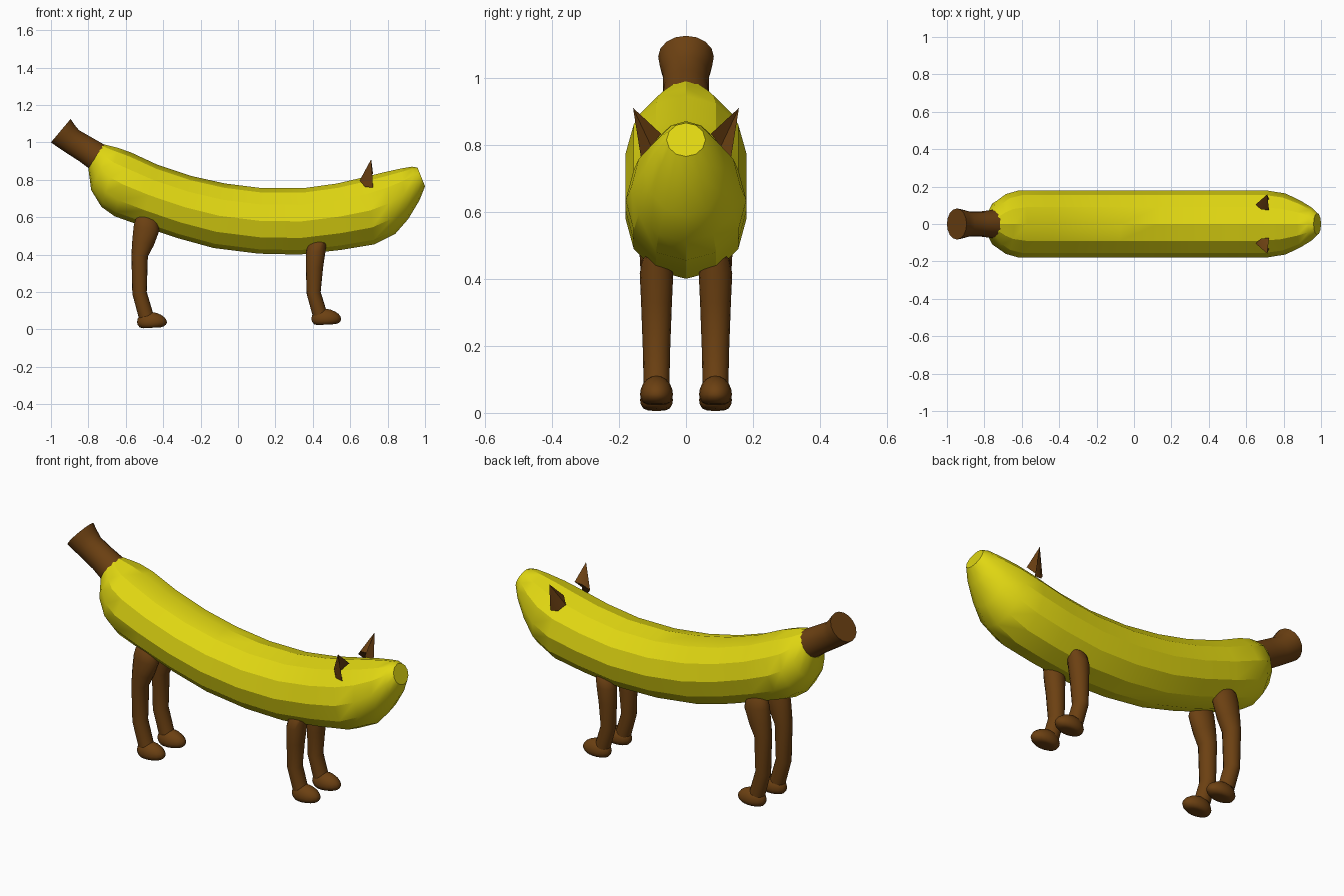
import bpy, bmesh, math
from mathutils import Vector

cube = bpy.data.objects.get("Cube")
if cube:
    bpy.data.objects.remove(cube, do_unlink=True)


def material(name, color):
    mat = bpy.data.materials.new(name)
    mat.use_nodes = True
    mat.diffuse_color = color
    bsdf = mat.node_tree.nodes["Principled BSDF"]
    bsdf.inputs["Base Color"].default_value = color
    bsdf.inputs["Roughness"].default_value = 0.6
    return mat


yellow = material("banana_yellow", (0.75, 0.68, 0.006, 1))
brown = material("stem_brown", (0.15, 0.052, 0.006, 1))


def finish(name, bm, mat, angle):
    bmesh.ops.recalc_face_normals(bm, faces=bm.faces)
    mesh = bpy.data.meshes.new(name)
    bm.to_mesh(mesh)
    bm.free()
    mesh.materials.append(mat)
    obj = bpy.data.objects.new(name, mesh)
    bpy.context.collection.objects.link(obj)
    bpy.ops.object.select_all(action='DESELECT')
    obj.select_set(True)
    bpy.context.view_layer.objects.active = obj
    bpy.ops.object.shade_smooth_by_angle(angle=math.radians(angle))
    return obj


def loft(name, rings, mat, sides=12, y=0, angle=40):
    """Skin elliptical rings, each given by two opposite x, z points and a half width."""
    bm = bmesh.new()
    loops = []
    for xa, za, xb, zb, width in rings:
        a, b = Vector((xa, y, za)), Vector((xb, y, zb))
        mid, half = (a + b) / 2, (a - b) / 2
        loop = []
        for i in range(sides):
            t = math.tau * i / sides
            loop.append(bm.verts.new(mid + half * math.cos(t)
                                     + Vector((0, width * math.sin(t), 0))))
        loops.append(loop)
    for p, q in zip(loops, loops[1:]):
        for i in range(sides):
            j = (i + 1) % sides
            bm.faces.new((p[i], p[j], q[j], q[i]))
    bm.faces.new(loops[0])
    bm.faces.new(loops[-1])
    return finish(name, bm, mat, angle)


# Curved body, from the stem end to the nose
loft("body", [
    (-.72, .99, -.80, .86, .075),
    (-.68, .98, -.785, .745, .125),
    (-.64, .97, -.73, .655, .16),
    (-.57, .945, -.66, .605, .18),
    (-.43, .88, -.52, .555, .18),
    (-.25, .82, -.33, .49, .18),
    (-.07, .78, -.13, .435, .18),
    (.13, .755, .11, .405, .18),
    (.35, .755, .33, .40, .18),
    (.53, .78, .55, .425, .18),
    (.68, .815, .73, .455, .18),
    (.78, .84, .84, .51, .163),
    (.87, .86, .91, .59, .125),
    (.93, .87, .97, .69, .088),
    (.96, .865, 1.0, .765, .058),
], yellow, angle=29)

# Flared stem that serves as the tail
loft("stem_tail", [
    (-.71, .985, -.79, .855, .076),
    (-.78, 1.025, -.85, .90, .068),
    (-.85, 1.065, -.92, .945, .068),
    (-.875, 1.095, -.965, .975, .078),
    (-.895, 1.125, -1.0, 1.0, .083),
], brown, sides=16)

REAR_LEG = [
    (-.525, .617, -.465, .612, .022),
    (-.548, .59, -.432, .58, .042),
    (-.558, .55, -.42, .53, .05),
    (-.565, .48, -.45, .45, .05),
    (-.57, .40, -.482, .39, .046),
    (-.565, .19, -.488, .20, .041),
    (-.53, .06, -.452, .08, .038),
]
FRONT_LEG = [
    (.395, .475, .45, .485, .022),
    (.372, .45, .475, .465, .042),
    (.363, .41, .468, .42, .05),
    (.363, .33, .455, .33, .046),
    (.367, .19, .442, .20, .041),
    (.40, .07, .476, .09, .038),
]


def foot(name, x, y, z):
    """Rounded shoe: a tilted egg with a flattened sole."""
    bm = bmesh.new()
    bmesh.ops.create_uvsphere(bm, u_segments=16, v_segments=10, radius=1)
    for v in bm.verts:
        height = max(v.co.z, -0.7)
        rise = 0.055 if height > 0 else 0.042
        v.co = Vector((x + .08 * v.co.x, y + .049 * v.co.y,
                       z + rise * height * (1 - .15 * v.co.x)))
    bmesh.ops.dissolve_degenerate(bm, edges=bm.edges, dist=0.0005)
    finish(name, bm, brown, 50)


def ear(name, side):
    """Pointed ear on a crescent base, hollow towards the nose."""
    bm = bmesh.new()
    base = [(.722, -.048), (.68, -.042), (.65, 0), (.68, .042), (.722, .048), (.69, 0)]
    ring = [bm.verts.new((x, side * (.104 + .62 * u), .795 - .78 * u)) for x, u in base]
    tip = bm.verts.new((.712, side * .158, .91))
    for a, b in zip(ring, ring[1:] + ring[:1]):
        bm.faces.new((a, b, tip))
    bm.faces.new(ring)
    finish(name, bm, brown, 50)


# Paired legs, feet and ears
for label, side in (("left", 1), ("right", -1)):
    y = side * .088
    loft("rear_leg_" + label, REAR_LEG, brown, sides=16, y=y)
    loft("front_leg_" + label, FRONT_LEG, brown, sides=16, y=y)
    foot("rear_foot_" + label, -.46, y, .038)
    foot("front_foot_" + label, .472, y, .055)
    ear("ear_" + label, side)
